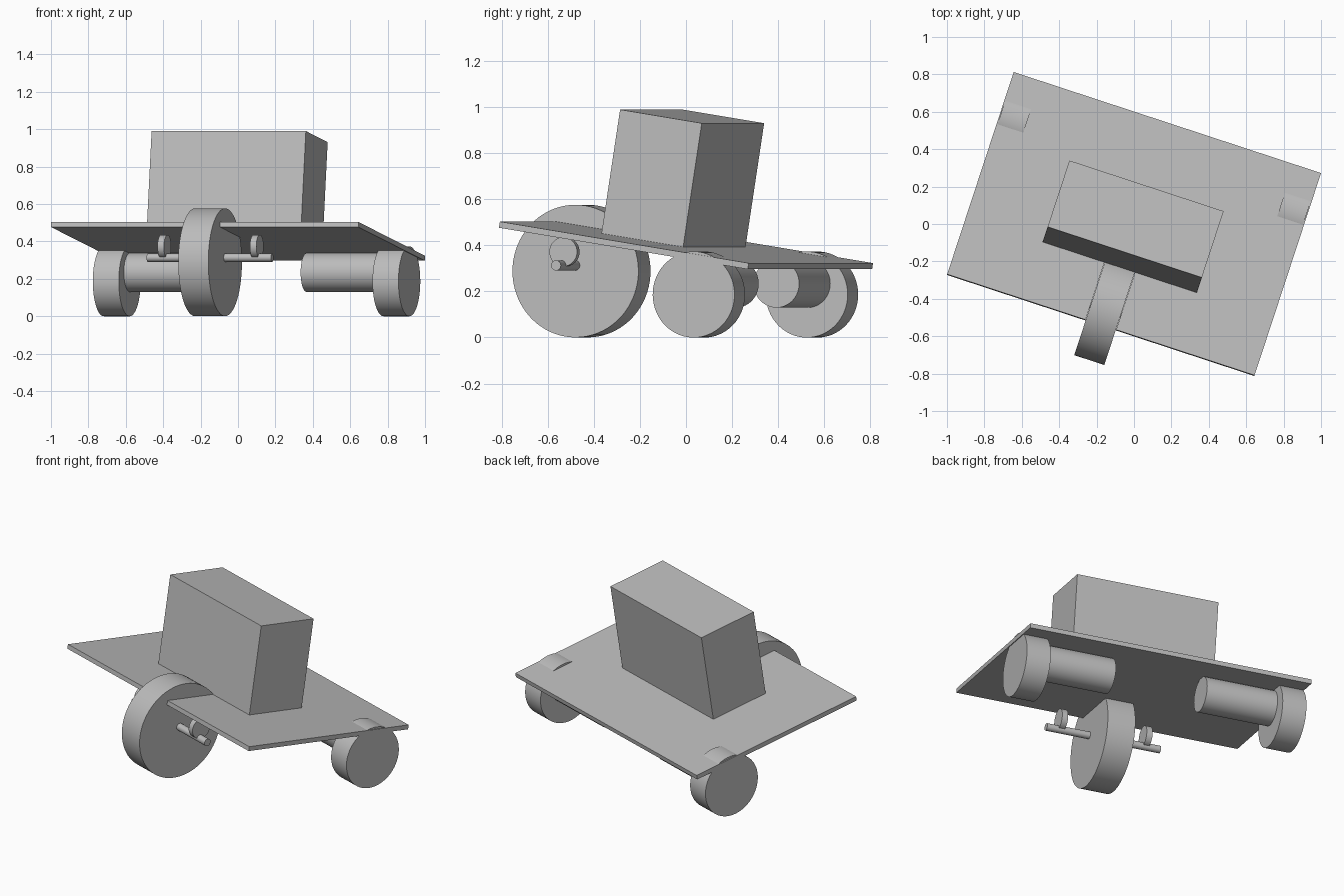
import bpy, bmesh
from math import radians
from mathutils import Matrix, Vector

cube = bpy.data.objects.get("Cube")
if cube:
    bpy.data.objects.remove(cube, do_unlink=True)

grey = bpy.data.materials.new("plain grey")
grey.use_nodes = True
COLOUR = (0.5, 0.5, 0.5, 1)
grey.diffuse_color = COLOUR
grey.node_tree.nodes["Principled BSDF"].inputs["Base Color"].default_value = COLOUR

# The whole vehicle is turned and pitched; parts are laid out in its own frame,
# whose origin is the middle of the deck
FRAME = (Matrix.Translation((0, 0, 0.4))
         @ Matrix.Rotation(radians(-18.2), 4, 'Z')
         @ Matrix.Rotation(radians(-9), 4, 'X'))


def add_part(name, bm, smooth=False):
    bmesh.ops.recalc_face_normals(bm, faces=bm.faces)
    mesh = bpy.data.meshes.new(name)
    bm.to_mesh(mesh)
    bm.free()
    mesh.materials.append(grey)
    obj = bpy.data.objects.new(name, mesh)
    bpy.context.collection.objects.link(obj)
    obj.matrix_world = FRAME
    if smooth:
        bpy.ops.object.select_all(action='DESELECT')
        obj.select_set(True)
        bpy.context.view_layer.objects.active = obj
        bpy.ops.object.shade_smooth_by_angle(angle=radians(30))
    return obj


def cross_cylinder(name, x0, x1, y, z, radius):
    """Cylinder lying along the vehicle's width."""
    bm = bmesh.new()
    place = (Matrix.Translation(((x0 + x1) / 2, y, z))
             @ Matrix.Rotation(radians(90), 4, 'Y'))
    bmesh.ops.create_cone(bm, cap_ends=True, segments=72, radius1=radius,
                          radius2=radius, depth=abs(x1 - x0), matrix=place)
    return add_part(name, bm, smooth=True)


# Deck with an open slot at the front for the big wheel
W, D, T = 0.865, 0.576, 0.0135
SLOT, SLOT_END = 0.086, -0.23
half = [(SLOT, SLOT_END), (SLOT, -D), (W, -D), (W, D)]
outline = half + [(-x, y) for x, y in reversed(half)]
bm = bmesh.new()
face = bm.faces.new([bm.verts.new((x, y, -T)) for x, y in outline])
result = bmesh.ops.extrude_face_region(bm, geom=[face])
top = [v for v in result["geom"] if isinstance(v, bmesh.types.BMVert)]
bmesh.ops.translate(bm, verts=top, vec=Vector((0, 0, 2 * T)))
add_part("deck", bm)

# Body box standing on the deck
bm = bmesh.new()
bmesh.ops.create_cube(bm, size=1, matrix=Matrix.Translation((0, -0.06, 0.283))
                      @ Matrix.Diagonal((0.868, 0.378, 0.55, 1)))
add_part("body_box", bm)

# Front wheel and its axle
cross_cylinder("front_wheel", -0.0845, 0.0845, -0.4545, -0.185, 0.288)
cross_cylinder("front_axle", -0.35, 0.35, -0.46, -0.161, 0.022)

# Paired parts
for side, s in (("left", 1), ("right", -1)):
    cross_cylinder(side + "_axle_disc", s * 0.242, s * 0.278, -0.46, -0.101, 0.063)
    cross_cylinder(side + "_rear_wheel", s * 0.714, s * 0.86, 0.347, -0.161, 0.187)
    cross_cylinder(side + "_motor", s * 0.281, s * 0.72, 0.343, -0.114, 0.104)
